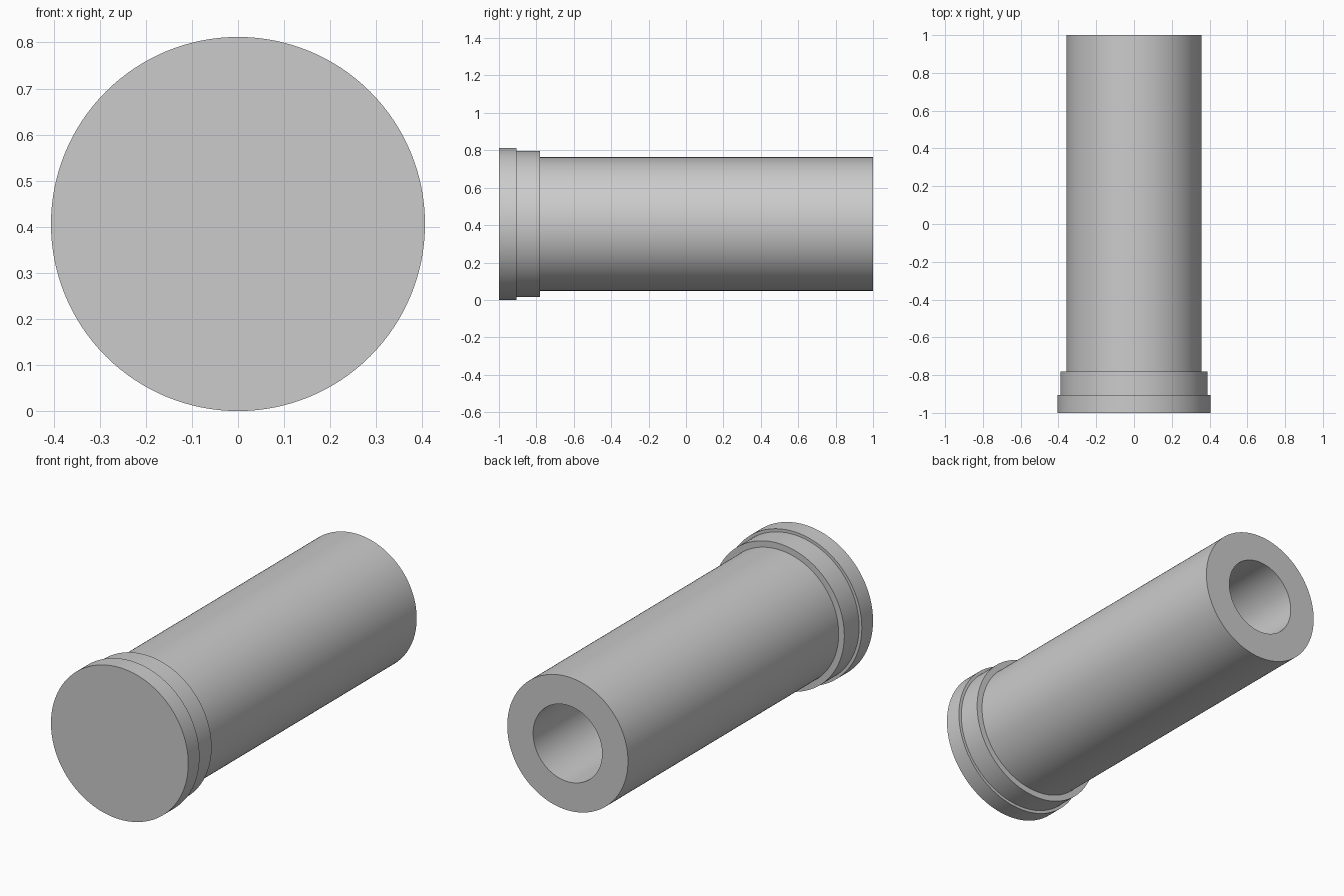
import bpy, bmesh, math
from mathutils import Vector

cube = bpy.data.objects.get("Cube")
if cube:
    bpy.data.objects.remove(cube, do_unlink=True)

FLANGE_R, COLLAR_R, TUBE_R, BORE_R = 0.406, 0.39, 0.357, 0.204
FRONT, FLANGE_END, COLLAR_END, BACK = -1.0, -0.905, -0.78, 1.0
SEGMENTS = 128

grey = bpy.data.materials.new("plain_grey")
grey.use_nodes = True
colour = (0.6, 0.6, 0.6, 1)
grey.diffuse_color = colour
grey.node_tree.nodes["Principled BSDF"].inputs["Base Color"].default_value = colour


def lathe(name, profile):
    """Revolve (radius, y) points around the y axis into a closed solid."""
    bm = bmesh.new()
    verts = [bm.verts.new((r, y, 0)) for r, y in profile]
    edges = [bm.edges.new(pair) for pair in zip(verts, verts[1:])]
    bmesh.ops.spin(bm, geom=verts + edges, cent=(0, 0, 0), axis=(0, 1, 0),
                   angle=math.tau, steps=SEGMENTS)
    bmesh.ops.remove_doubles(bm, verts=bm.verts[:], dist=0.0001)
    bmesh.ops.recalc_face_normals(bm, faces=bm.faces[:])
    mesh = bpy.data.meshes.new(name)
    bm.to_mesh(mesh)
    bm.free()
    mesh.materials.append(grey)
    obj = bpy.data.objects.new(name, mesh)
    bpy.context.collection.objects.link(obj)
    obj.location = Vector((0, 0, FLANGE_R))
    bpy.ops.object.select_all(action="DESELECT")
    obj.select_set(True)
    bpy.context.view_layer.objects.active = obj
    bpy.ops.object.shade_smooth_by_angle(angle=math.radians(30))
    return obj


# Flanged sleeve: end cap, collar, long tube and blind bore in one solid
lathe("flanged_sleeve", [
    (0, FRONT), (FLANGE_R, FRONT), (FLANGE_R, FLANGE_END),   # end flange
    (COLLAR_R, FLANGE_END), (COLLAR_R, COLLAR_END),          # collar
    (TUBE_R, COLLAR_END), (TUBE_R, BACK),                    # tube
    (BORE_R, BACK), (BORE_R, COLLAR_END), (0, COLLAR_END),   # bore
])
